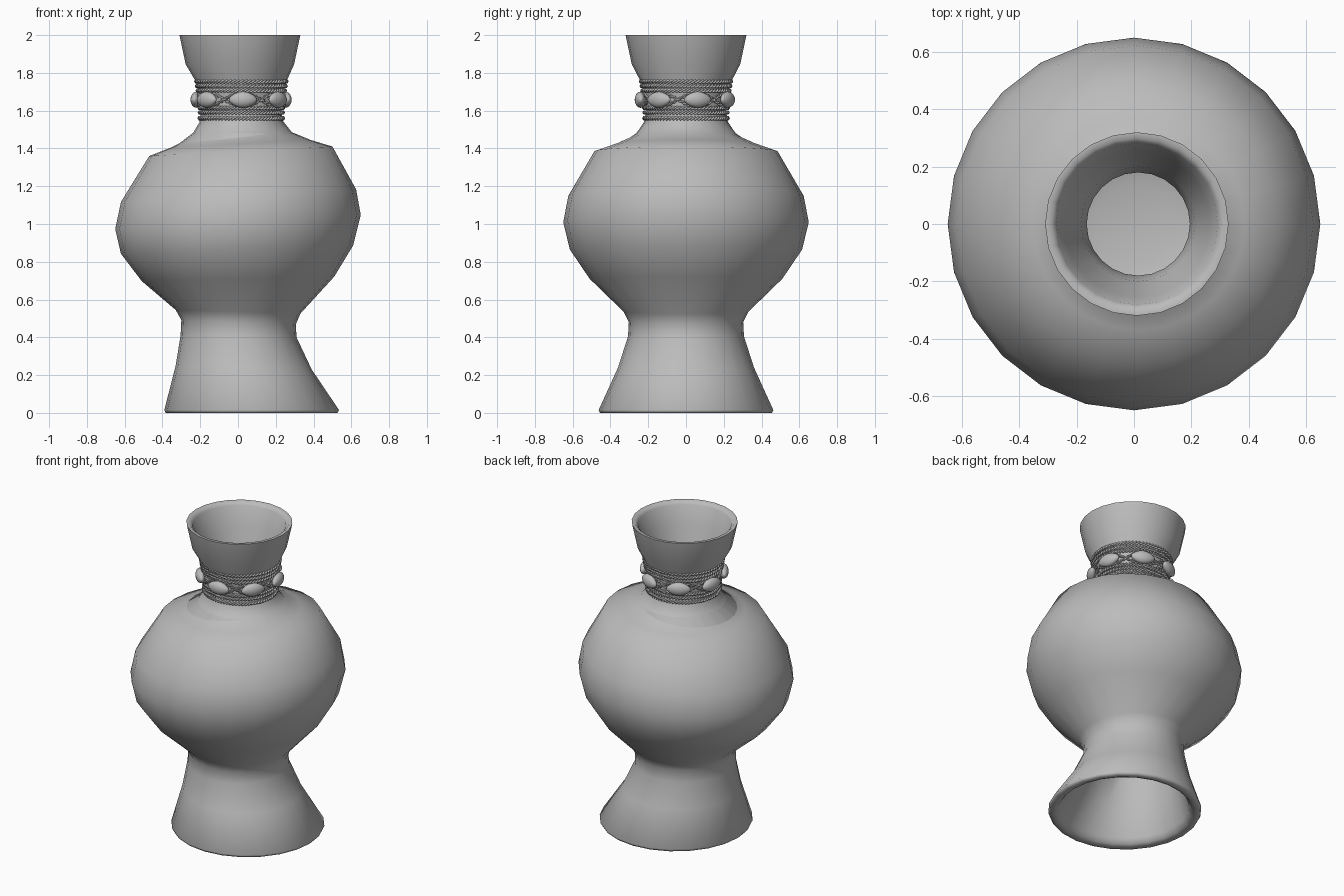
import bpy, bmesh, math
from mathutils import Matrix, Vector

if "Cube" in bpy.data.objects:
    bpy.data.objects.remove(bpy.data.objects["Cube"])

clay = bpy.data.materials.new("grey clay")
clay.diffuse_color = (0.5, 0.5, 0.5, 1)
clay.use_nodes = True
clay.node_tree.nodes["Principled BSDF"].inputs["Base Color"].default_value = clay.diffuse_color
NECK_X = 0.0175


def finish(name, bm, angle=65):
    bmesh.ops.recalc_face_normals(bm, faces=bm.faces)
    mesh = bpy.data.meshes.new(name)
    bm.to_mesh(mesh)
    bm.free()
    mesh.materials.append(clay)
    obj = bpy.data.objects.new(name, mesh)
    bpy.context.collection.objects.link(obj)
    bpy.ops.object.select_all(action='DESELECT')
    obj.select_set(True)
    bpy.context.view_layer.objects.active = obj
    bpy.ops.object.shade_smooth_by_angle(angle=math.radians(angle))
    return obj


def bridge(bm, a, b):
    n = len(a)
    for i in range(n):
        bm.faces.new((a[i], a[(i + 1) % n], b[(i + 1) % n], b[i]))


# Hand-thrown vase: each ring is (centre x, radius, height, tilt toward +x)
RINGS = [
    # hollow foot
    (0, 0.15, 0.465, 0), (0, 0.26, 0.44, 0), (0.03, 0.31, 0.24, -0.01),
    (0.07, 0.385, 0.04, 0), (0.0725, 0.405, 0.008, 0), (0.0725, 0.425, 0, 0),
    # outside
    (0.0725, 0.455, 0, 0), (0.0725, 0.4625, 0.015, 0), (0.03, 0.36, 0.24, -0.01),
    (0.003, 0.307, 0.405, -0.005), (0.003, 0.303, 0.48, -0.012),
    (0, 0.33, 0.535, -0.01), (0, 0.51, 0.71, 0.012), (-0.005, 0.615, 0.865, 0.022),
    (0, 0.65, 1.01, 0.037), (0.003, 0.6225, 1.15, 0.033), (0.015, 0.485, 1.385, 0.025),
    (0.015, 0.37, 1.425, 0.02), (0.015, 0.27, 1.47, 0.016), (0.0175, 0.222, 1.54, 0.003),
    (0.0175, 0.212, 1.60, 0), (0.0175, 0.22, 1.68, 0), (0.0165, 0.24, 1.755, 0),
    (0.01, 0.287, 1.845, 0), (0.01, 0.32, 2.0, 0),
    # inside
    (0.01, 0.30, 2.0, 0), (0.01, 0.282, 1.98, 0), (0.01, 0.255, 1.86, 0),
    (0.015, 0.20, 1.74, 0), (0.015, 0.18, 1.62, 0), (0.015, 0.19, 1.53, 0),
    (0.015, 0.44, 1.36, 0.02), (0, 0.61, 1.01, 0.035), (0, 0.47, 0.73, 0.01),
    (0, 0.28, 0.57, 0), (0, 0.14, 0.53, 0),
]
bm = bmesh.new()
rows = []
for cx, r, z, tilt in RINGS:
    rows.append([bm.verts.new((cx + r * math.cos(t), r * math.sin(t), z + tilt * math.cos(t)))
                 for t in (2 * math.pi * i / 24 for i in range(24))])
for a, b in zip(rows, rows[1:]):
    bridge(bm, a, b)
bm.faces.new(rows[0])
bm.faces.new(rows[-1])
finish("vase", bm)


# Twisted two-strand cord around the neck, following a height function
def rope(name, radius, height, twists=36, offset=0.006, thick=0.0065, steps=216):
    bm = bmesh.new()
    for strand in range(2):
        loops = []
        for i in range(steps):
            p = 2 * math.pi * i / steps
            out = Vector((math.sin(p), -math.cos(p), 0))
            up = Vector((0, 0, 1))
            w = twists * p + strand * math.pi
            c = (Vector((NECK_X, 0, height(p))) + out * (radius + offset * math.cos(w))
                 + up * offset * math.sin(w))
            loops.append([bm.verts.new(c + thick * (out * math.cos(a) + up * math.sin(a)))
                          for a in (2 * math.pi * k / 6 for k in range(6))])
        for i in range(steps):
            bridge(bm, loops[i], loops[(i + 1) % steps])
    finish(name, bm, 80)


for i, (z, r) in enumerate([(1.755, 0.238), (1.73, 0.234), (1.706, 0.230),
                            (1.614, 0.220), (1.59, 0.219), (1.56, 0.220)]):
    rope(f"neck_cord_{i + 1}", r, lambda p, z=z: z)

# Two cords weaving around the beads
BEADS, START, BEAD_Z = 7, math.radians(2), 1.658
for side, name in ((1, "upper_weave_cord"), (-1, "lower_weave_cord")):
    rope(name, 0.224, lambda p: BEAD_Z + side * 0.036 * abs(math.cos(BEADS / 2 * (p - START))),
         twists=30, offset=0.005, thick=0.0055)

# Almond-shaped beads
for i in range(BEADS):
    p = START + 2 * math.pi * i / BEADS
    bm = bmesh.new()
    bmesh.ops.create_uvsphere(bm, u_segments=16, v_segments=12, radius=1)
    for v in bm.verts:
        taper = 1 - 0.22 * v.co.z ** 2
        v.co = Vector((v.co.z * 0.074, v.co.x * 0.031 * taper, v.co.y * 0.043 * taper))
    spot = Vector((NECK_X + 0.241 * math.sin(p), -0.241 * math.cos(p), BEAD_Z))
    bm.transform(Matrix.Translation(spot) @ Matrix.Rotation(p, 4, 'Z'))
    finish(f"bead_{i + 1}", bm, 80)
